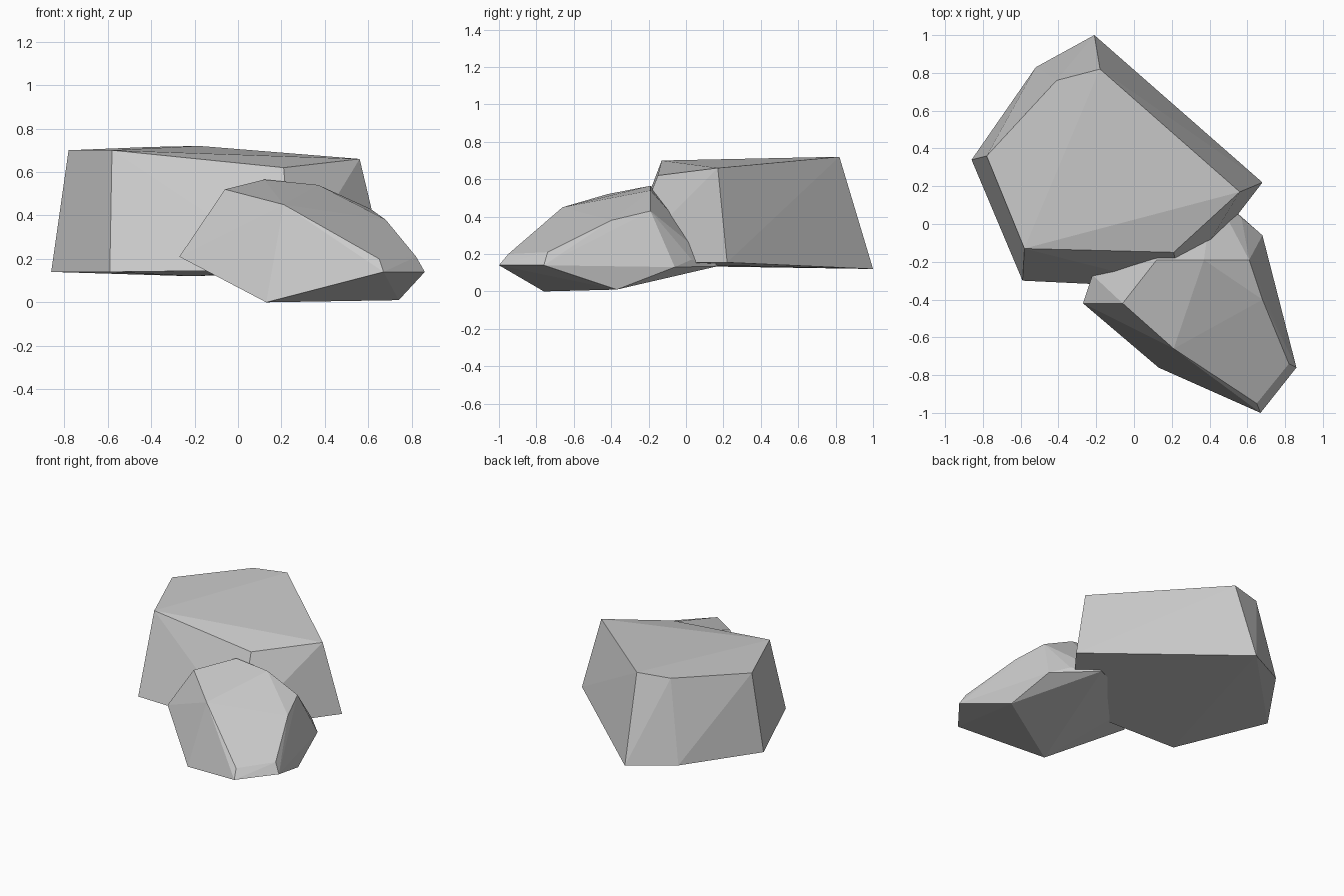
import bpy, bmesh


def rock(name, points):
    """Faceted stone: convex hull around its corner points."""
    bm = bmesh.new()
    for p in points:
        bm.verts.new(p)
    res = bmesh.ops.convex_hull(bm, input=bm.verts[:])
    loose = [v for v in bm.verts if not v.link_faces]
    bmesh.ops.delete(bm, geom=loose, context='VERTS')
    bmesh.ops.dissolve_limit(bm, angle_limit=0.03, verts=bm.verts[:], edges=bm.edges[:])
    bmesh.ops.recalc_face_normals(bm, faces=bm.faces[:])
    mesh = bpy.data.meshes.new(name)
    bm.to_mesh(mesh)
    bm.free()
    obj = bpy.data.objects.new(name, mesh)
    bpy.context.collection.objects.link(obj)
    return obj


# Large flat-topped stone: top outline, then base outline
rock("large_rock", [
    (-0.78, 0.36, 0.70), (-0.41, 0.76, 0.715), (-0.18, 0.82, 0.72),
    (0.56, 0.17, 0.66), (0.21, -0.15, 0.62), (-0.58, -0.13, 0.70),
    (-0.86, 0.34, 0.14), (-0.52, 0.83, 0.14), (-0.21, 1.00, 0.12),
    (0.68, 0.22, 0.155), (0.25, -0.34, 0.15), (-0.59, -0.30, 0.14),
])

# Smaller sloping stone: crest, shoulders, rim, underside, hidden back
rock("small_rock", [
    (-0.06, -0.42, 0.52), (0.12, -0.19, 0.565), (0.37, -0.19, 0.54),
    (0.21, -0.66, 0.45), (0.61, -0.19, 0.43), (0.68, -0.40, 0.38),
    (0.65, -0.95, 0.20), (0.82, -0.74, 0.21),
    (-0.27, -0.42, 0.21), (0.67, -1.00, 0.14), (0.86, -0.76, 0.14),
    (0.68, -0.06, 0.13), (0.13, -0.76, 0.00), (0.74, -0.37, 0.01),
    (-0.22, -0.27, 0.28), (-0.10, -0.12, 0.20), (0.57, 0.03, 0.17),
    (0.42, 0.17, 0.135),
])
